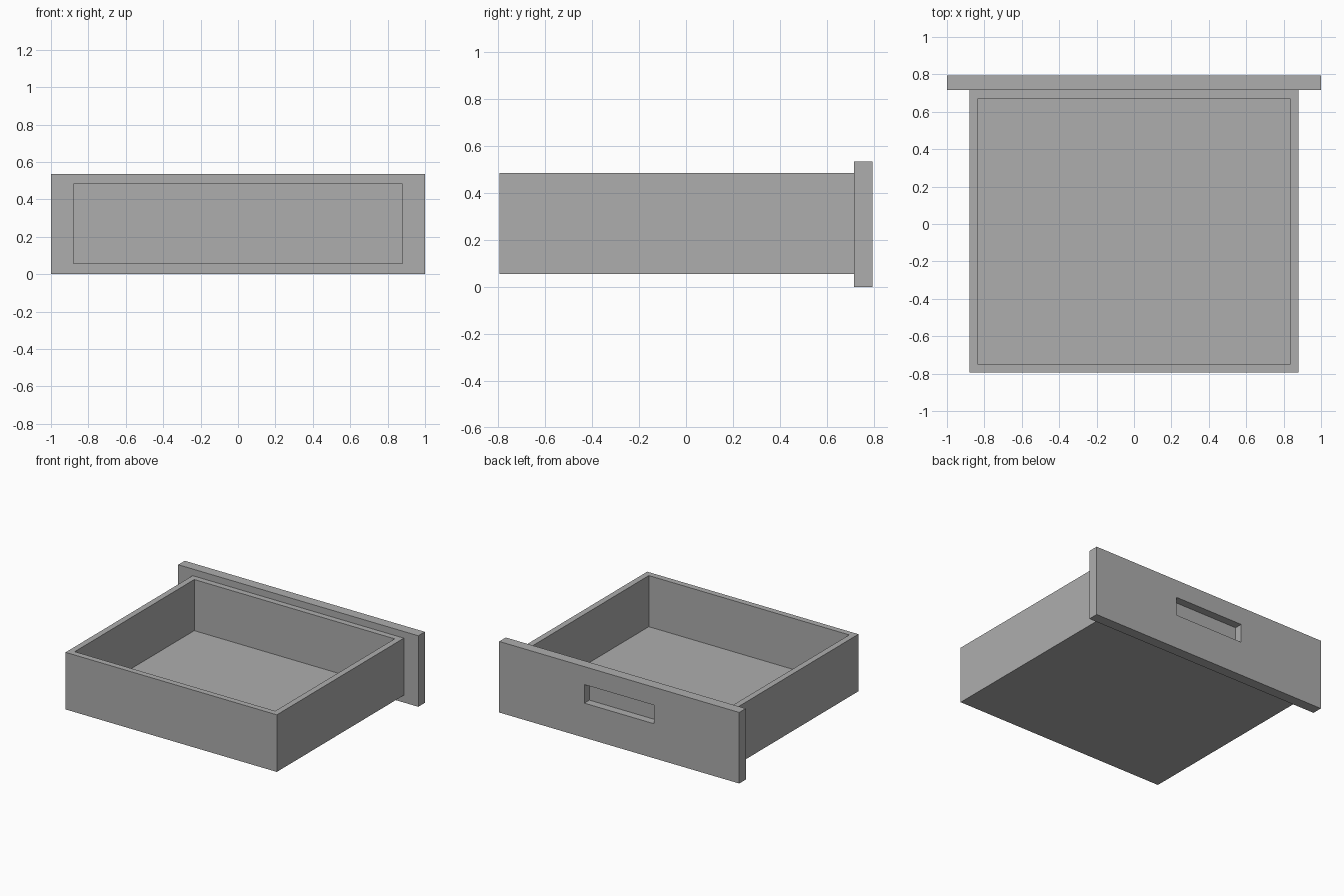
import bpy
import bmesh
from mathutils import Vector

default = bpy.data.objects.get("Cube")
if default:
    bpy.data.objects.remove(default, do_unlink=True)

grey = bpy.data.materials.new("plain grey")
grey.use_nodes = True
colour = (0.42, 0.42, 0.42, 1)
grey.diffuse_color = colour
grey.node_tree.nodes["Principled BSDF"].inputs["Base Color"].default_value = colour


def recessed_block(name, low, high, side, pocket_low, pocket_high):
    """Block with a pocket sunk into the face whose normal is side."""
    low, high = Vector(low), Vector(high)
    pocket_low, pocket_high = Vector(pocket_low), Vector(pocket_high)
    side = Vector(side)
    bm = bmesh.new()
    bmesh.ops.create_cube(bm, size=1)
    for v in bm.verts:
        v.co = [h if c > 0 else l for c, l, h in zip(v.co, low, high)]
    bm.normal_update()
    face = max(bm.faces, key=lambda f: f.normal.dot(side))

    # Rim of the pocket, lying in the face
    bmesh.ops.inset_individual(bm, faces=[face], thickness=0.02)
    middle = (low + high) / 2
    for v in face.verts:
        for i in range(3):
            if not side[i]:
                v.co[i] = pocket_high[i] if v.co[i] > middle[i] else pocket_low[i]

    # Walls and floor of the pocket
    depth = sum(abs(s) * (h - l) for s, l, h in zip(side, pocket_low, pocket_high))
    result = bmesh.ops.extrude_discrete_faces(bm, faces=[face])
    for v in result["faces"][0].verts:
        v.co -= side * depth
    bmesh.ops.recalc_face_normals(bm, faces=bm.faces)

    mesh = bpy.data.meshes.new(name)
    bm.to_mesh(mesh)
    bm.free()
    mesh.materials.append(grey)
    obj = bpy.data.objects.new(name, mesh)
    bpy.context.collection.objects.link(obj)
    return obj


# Open tray
wall = 0.045
tray_low, tray_high = Vector((-0.88, -0.795, 0.055)), Vector((0.88, 0.717, 0.485))
inset = Vector((wall, wall, 0))
recessed_block("drawer_tray", tray_low, tray_high, (0, 0, 1),
               tray_low + Vector((wall, wall, wall)), tray_high - inset)

# Wide face panel with a finger-pull slot
recessed_block("drawer_panel", (-1, 0.717, 0), (1, 0.795, 0.535), (0, 1, 0),
               (-0.29, 0.735, 0.26), (0.29, 0.795, 0.40))
